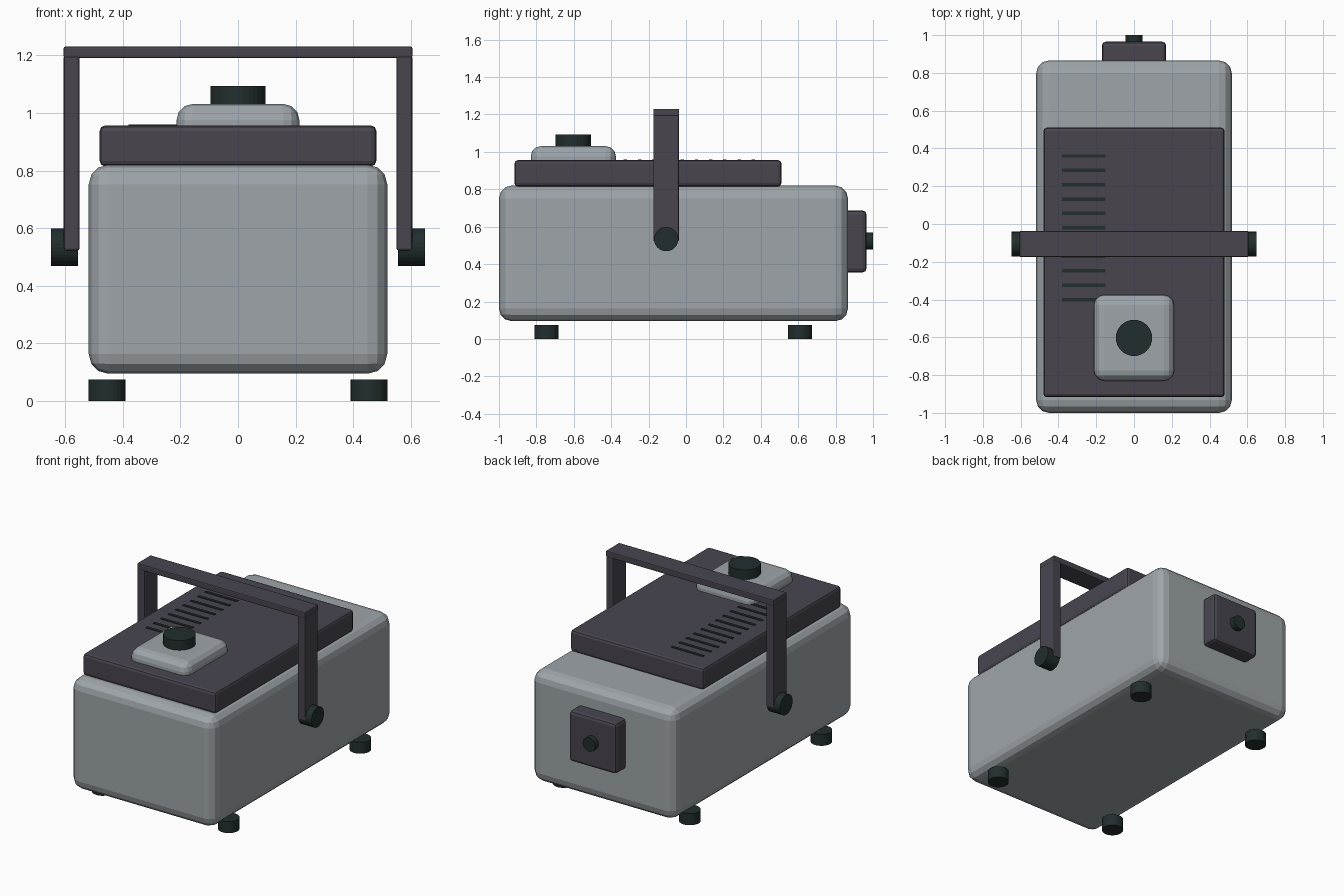
import bpy, bmesh, math
from mathutils import Matrix, Vector

if "Cube" in bpy.data.objects:
    bpy.data.objects.remove(bpy.data.objects["Cube"])


def material(name, rgb):
    m = bpy.data.materials.new(name)
    m.diffuse_color = (*rgb, 1)
    m.use_nodes = True
    m.node_tree.nodes["Principled BSDF"].inputs["Base Color"].default_value = m.diffuse_color
    return m


GREY = material("light grey", (0.34, 0.375, 0.40))
CHARCOAL = material("charcoal", (0.065, 0.06, 0.078))
BLACK = material("green black", (0.016, 0.027, 0.027))


def finish(name, bm, mat):
    mesh = bpy.data.meshes.new(name)
    bm.to_mesh(mesh)
    bm.free()
    mesh.materials.append(mat)
    ob = bpy.data.objects.new(name, mesh)
    bpy.context.collection.objects.link(ob)
    return ob


def box(name, lo, hi, mat, bevel=0.0, segments=3):
    """Box between two corners, with rounded edges."""
    lo, hi = Vector(lo), Vector(hi)
    bm = bmesh.new()
    bmesh.ops.create_cube(bm, size=1)
    bmesh.ops.scale(bm, vec=hi - lo, verts=bm.verts)
    bmesh.ops.translate(bm, vec=(lo + hi) / 2, verts=bm.verts)
    ob = finish(name, bm, mat)
    if bevel:
        mod = ob.modifiers.new("rounded edges", 'BEVEL')
        mod.width, mod.segments = bevel, segments
    return ob


def cylinder(name, centre, radius, depth, axis, mat):
    """Capped 32-sided cylinder along x, y or z."""
    turn = {'X': Matrix.Rotation(math.pi / 2, 4, 'Y'),
            'Y': Matrix.Rotation(math.pi / 2, 4, 'X'),
            'Z': Matrix.Identity(4)}[axis]
    bm = bmesh.new()
    bmesh.ops.create_cone(bm, cap_ends=True, segments=32, radius1=radius, radius2=radius,
                          depth=depth, matrix=Matrix.Translation(centre) @ turn)
    return finish(name, bm, mat)


# Main case and lid
box("case", (-0.518, -1.0, 0.095), (0.518, 0.866, 0.82), GREY, 0.068)
box("lid", (-0.48, -0.917, 0.815), (0.48, 0.51, 0.956), CHARCOAL, 0.018, 2)

# Raised pad with a round knob
box("knob_pad", (-0.213, -0.83, 0.89), (0.213, -0.375, 1.031), GREY, 0.055)
cylinder("knob", (0, -0.603, 1.05), 0.096, 0.088, 'Z', BLACK)

# Vent slots on the lid
for i in range(11):
    y = 0.36 - 0.076 * i
    box("vent_slot", (-0.38, y - 0.009, 0.952), (-0.15, y + 0.009, 0.96), BLACK)

# Carrying handle with side pivots
HANDLE_Y = -0.106
for side in (-1, 1):
    xs = sorted((side * 0.55, side * 0.605))
    box("handle_arm", (xs[0], HANDLE_Y - 0.069, 0.522), (xs[1], HANDLE_Y + 0.069, 1.2),
        CHARCOAL, 0.008, 2)
    cylinder("handle_pivot", (side * 0.602, HANDLE_Y, 0.534), 0.065, 0.094, 'X', BLACK)
box("handle_bar", (-0.605, HANDLE_Y - 0.069, 1.19), (0.605, HANDLE_Y + 0.069, 1.23),
    CHARCOAL, 0.006, 2)

# Rear connector plate and plug
box("rear_plate", (-0.17, 0.82, 0.356), (0.17, 0.965, 0.686), CHARCOAL, 0.02, 2)
cylinder("rear_plug", (0, 0.975, 0.523), 0.045, 0.05, 'Y', BLACK)

# Four feet
for x in (-0.455, 0.455):
    for y in (-0.745, 0.61):
        cylinder("foot", (x, y, 0.0375), 0.064, 0.075, 'Z', BLACK)
